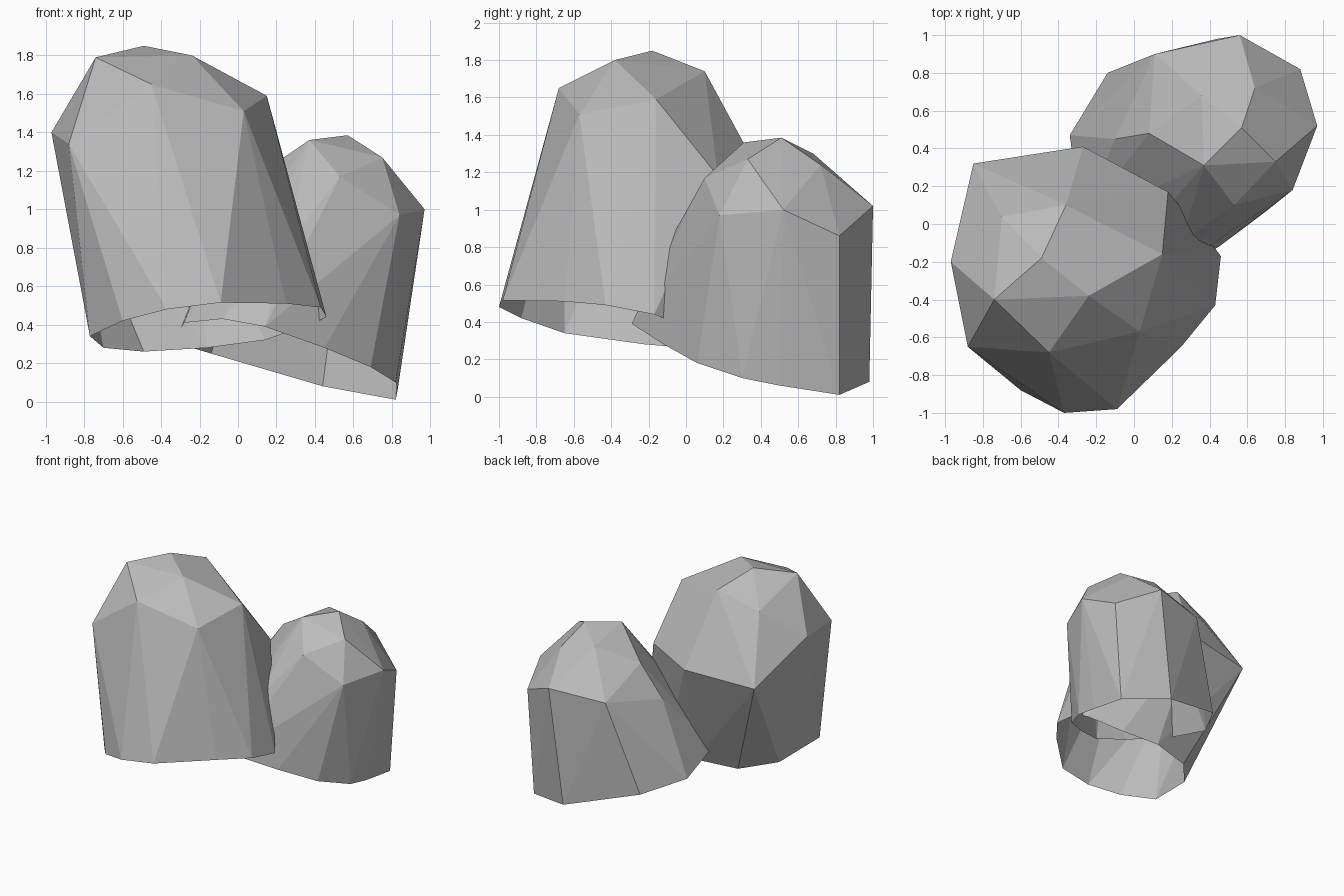
import bpy, bmesh

if "Cube" in bpy.data.objects:
    bpy.data.objects.remove(bpy.data.objects["Cube"])

stone = bpy.data.materials.new("stone grey")
stone.diffuse_color = (0.5, 0.5, 0.5, 1)
stone.use_nodes = True
stone.node_tree.nodes["Principled BSDF"].inputs["Base Color"].default_value = stone.diffuse_color


def rock(name, crown, rim):
    """Faceted boulder: convex skin over crown and rim points, left open underneath."""
    bm = bmesh.new()
    for p in crown:
        bm.verts.new(p)
    rim_verts = {bm.verts.new(p) for p in rim}
    bmesh.ops.convex_hull(bm, input=list(bm.verts))
    # open the underside
    under = [f for f in bm.faces if all(v in rim_verts for v in f.verts)]
    bmesh.ops.delete(bm, geom=under, context='FACES')
    loose = [v for v in bm.verts if not v.link_faces]
    bmesh.ops.delete(bm, geom=loose, context='VERTS')
    bmesh.ops.recalc_face_normals(bm, faces=bm.faces)
    if sum(f.normal.dot(f.calc_center_median() - sum((v.co for v in bm.verts),
           bm.verts[:][0].co * 0) / len(bm.verts)) for f in bm.faces) < 0:
        bmesh.ops.reverse_faces(bm, faces=bm.faces)
    mesh = bpy.data.meshes.new(name)
    bm.to_mesh(mesh)
    bm.free()
    mesh.materials.append(stone)
    bpy.context.collection.objects.link(bpy.data.objects.new(name, mesh))


# Tall rock at the front left
rock("large_rock",
     crown=[(-.49, -.18, 1.85), (-.74, -.40, 1.79), (-.24, -.38, 1.80),
            (-.36, .10, 1.74), (-.70, .04, 1.63), (-.45, -.68, 1.65),
            (.03, -.57, 1.51), (.15, -.16, 1.59), (-.97, -.20, 1.40),
            (-.88, -.65, 1.34), (-.85, .32, 1.13), (-.27, .41, 1.17),
            (.18, .17, 1.18)],
     rim=[(-.77, -.65, .34), (-.60, -.88, .42), (-.37, -1.0, .48),
          (-.09, -.98, .515), (.25, -.65, .51), (.43, -.43, .49),
          (.46, -.17, .44), (.40, -.09, .41), (.14, .03, .32),
          (-.16, .10, .28), (-.49, .02, .26), (-.70, -.22, .28)])

# Lower rock at the back right
rock("small_rock",
     crown=[(.57, .51, 1.385), (.37, .31, 1.36), (.36, .68, 1.30),
            (.64, .72, 1.24), (.75, .33, 1.27), (.53, .10, 1.17),
            (.84, .18, .97), (.97, .52, 1.0), (.88, .82, .86),
            (.56, 1.0, 1.02), (.11, .90, .98), (.08, .48, 1.16),
            (-.10, .45, .90), (.25, -.10, .81)],
     rim=[(.82, .30, .10), (.83, .50, .06), (.82, .82, .01), (.44, .98, .08),
          (.24, .86, .15), (-.14, .80, .25), (-.34, .47, .31),
          (-.28, .02, .41), (-.08, -.20, .43), (.14, -.29, .39),
          (.45, -.12, .28), (.69, .06, .18)])
